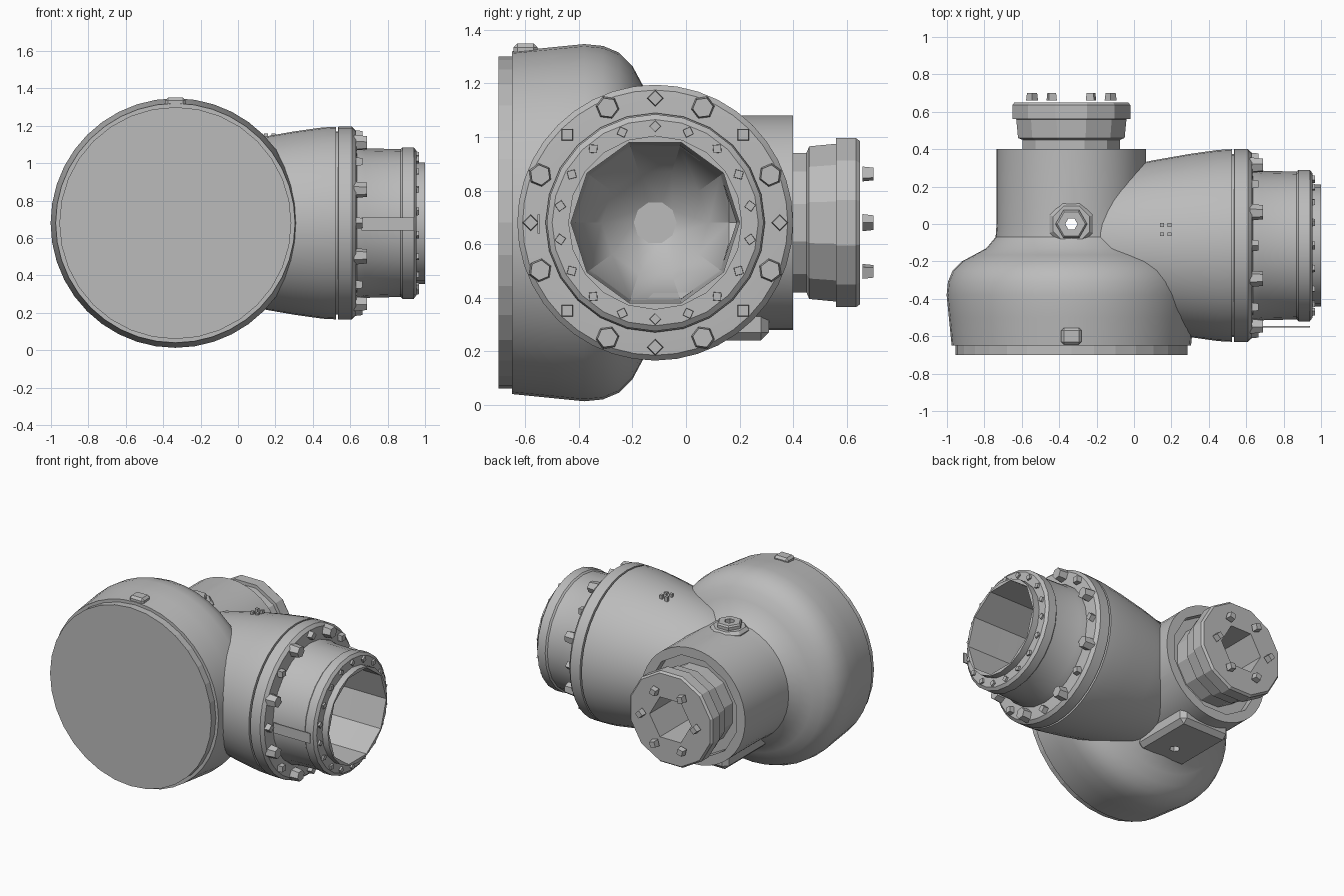
import bpy, bmesh
from math import pi, sin, cos, radians
from mathutils import Matrix, Vector

cube = bpy.data.objects.get("Cube")
if cube:
    bpy.data.objects.remove(cube, do_unlink=True)

metal = bpy.data.materials.new("grey_metal")
metal.use_nodes = True
GREY = (0.5, 0.5, 0.5, 1)
metal.diffuse_color = GREY
metal.node_tree.nodes["Principled BSDF"].inputs["Base Color"].default_value = GREY

CX, CY, CZ = -0.335, -0.115, 0.68
TO_Y = Matrix.Translation((CX, 0, CZ)) @ Matrix.Rotation(-pi / 2, 4, "X")
TO_X = Matrix.Translation((0, CY, CZ)) @ Matrix.Rotation(pi / 2, 4, "Y")


def finish(name, bm):
    bmesh.ops.recalc_face_normals(bm, faces=bm.faces)
    mesh = bpy.data.meshes.new(name)
    bm.to_mesh(mesh)
    bm.free()
    mesh.materials.append(metal)
    ob = bpy.data.objects.new(name, mesh)
    bpy.context.collection.objects.link(ob)
    return ob


def lathe(name, profile, matrix, sides, turn=0.0):
    """Solid of revolution from (position, radius) pairs, capped at both ends."""
    bm = bmesh.new()
    rings = []
    for h, r in profile:
        angles = [2 * pi * (i + turn) / sides for i in range(sides)]
        rings.append([bm.verts.new(matrix @ Vector((r * cos(a), r * sin(a), h))) for a in angles])
    for a, b in zip(rings, rings[1:]):
        for i in range(sides):
            j = (i + 1) % sides
            bm.faces.new((a[i], a[j], b[j], b[i]))
    bm.faces.new(rings[0])
    bm.faces.new(rings[-1])
    return finish(name, bm)


def box(name, centre, size, bevel=0.0):
    bm = bmesh.new()
    bmesh.ops.create_cube(bm, size=1)
    bmesh.ops.scale(bm, vec=size, verts=bm.verts)
    bmesh.ops.translate(bm, vec=centre, verts=bm.verts)
    if bevel:
        bmesh.ops.bevel(bm, geom=bm.edges[:], offset=bevel, segments=1, affect="EDGES")
    return finish(name, bm)


def bolts(name, matrix, count, ring, low, high, radius, sides, start=0.0):
    """Ring of bolt heads around an axis."""
    for i in range(count):
        a = 2 * pi * (i + start) / count
        place = matrix @ Matrix.Rotation(a, 4, "Z") @ Matrix.Translation((ring, 0, 0))
        lathe(f"{name}_{i + 1}", [(low, radius), (high, radius * 0.85)], place, sides)


def cut(ob, *cutters):
    for c in cutters:
        mod = ob.modifiers.new("bore", "BOOLEAN")
        mod.operation, mod.solver, mod.object = "DIFFERENCE", "EXACT", c
        bpy.context.view_layer.objects.active = ob
        bpy.ops.object.modifier_apply(modifier=mod.name)


# Volute casing with rounded shoulder and rear neck
casing = lathe("casing", [
    (-0.65, 0.64), (-0.5, 0.655), (-0.38, 0.667), (-0.31, 0.66), (-0.25, 0.635),
    (-0.2, 0.585), (-0.165, 0.52), (-0.13, 0.455), (-0.07, 0.405), (0, 0.4), (0.4, 0.4)], TO_Y, 40)
lathe("front_cover", [(-0.7, 0.62), (-0.64, 0.62)], TO_Y, 32)
box("casing_lug", (CX, -0.6, 1.32), (0.11, 0.09, 0.06), 0.015)

# Side branch, its flange and sleeve
branch = lathe("side_branch", [
    (-0.22, 0.36), (-0.1, 0.41), (0.1, 0.455), (0.3, 0.49), (0.45, 0.511), (0.524, 0.515),
    (0.525, 0.49), (0.535, 0.49), (0.536, 0.515), (0.61, 0.515), (0.63, 0.495),
    (0.635, 0.42)], TO_X, 40)
sleeve = lathe("side_sleeve", [(0.5, 0.41), (0.65, 0.41), (0.68, 0.4), (0.87, 0.395),
                               (0.88, 0.405), (0.94, 0.405), (0.955, 0.385)], TO_X, 24)
lip = lathe("side_lip", [(0.9, 0.325), (1.0, 0.325)], TO_X, 20)
box("sleeve_tab", (0.8, CY - 0.435, 0.675), (0.28, 0.008, 0.07))
bolts("flange_large_bolt", TO_X, 8, 0.465, 0.62, 0.69, 0.045, 6, 0.5)
bolts("flange_small_bolt", TO_X, 8, 0.465, 0.62, 0.665, 0.032, 4)
bolts("sleeve_bolt", TO_X, 18, 0.36, 0.93, 0.968, 0.024, 4)
for dx in (-0.02, 0.02):
    for dy in (-0.025, 0.025):
        box("branch_stud", (0.17 + dx, -0.03 + dy, 1.14), (0.02, 0.02, 0.04))

# Rear outlet
outlet = lathe("outlet_tube", [(0.3, 0.27), (0.45, 0.27), (0.46, 0.295), (0.56, 0.305),
                               (0.561, 0.327), (0.635, 0.327), (0.65, 0.315)], TO_Y, 12, 0.5)
bolts("outlet_bolt", TO_Y, 6, 0.21, 0.66, 0.7, 0.032, 4)

# Top plug and lower drain pad
plug_base = lathe("plug_base", [(0.9, 0.13), (1.07, 0.125), (1.09, 0.105)],
                  Matrix.Translation((CX, 0, 0)), 8, 0.5)
plug = lathe("plug_nut", [(1.0, 0.085), (1.11, 0.085), (1.12, 0.075)],
             Matrix.Translation((CX, 0, 0)), 6)
pad = box("drain_pad", (CX, 0.08, 0.33), (0.38, 0.46, 0.18), 0.03)

# Bores cut through the solids
side_bore = lathe("side_bore", [(-0.72, 0.08), (-0.64, 0.2), (-0.45, 0.3), (0.6, 0.315),
                                (1.1, 0.315)], TO_X, 10, 0.5)
rear_bore = lathe("rear_bore", [(0.1, 0.16), (0.8, 0.16)], TO_Y, 6)
neck_recess = lathe("neck_recess", [(0.34, 0.345), (0.5, 0.345)], TO_Y, 12, 0.5)
drain_bore = lathe("drain_bore", [(-0.1, 0.033), (1.4, 0.033)],
                   Matrix.Translation((CX, 0, 0)), 6)
cut(casing, neck_recess, side_bore, rear_bore, drain_bore)
cut(branch, side_bore, drain_bore)
cut(sleeve, side_bore)
cut(lip, side_bore)
cut(outlet, rear_bore)
cut(pad, side_bore, drain_bore)
cut(plug_base, side_bore, drain_bore)
cut(plug, drain_bore)
for helper in (side_bore, rear_bore, neck_recess, drain_bore):
    bpy.data.objects.remove(helper, do_unlink=True)

# Smooth shading with crisp edges on the turned parts
bpy.ops.object.select_all(action="DESELECT")
for ob in (casing, branch, sleeve, lip):
    ob.select_set(True)
bpy.context.view_layer.objects.active = casing
bpy.ops.object.shade_smooth_by_angle(angle=radians(32))
